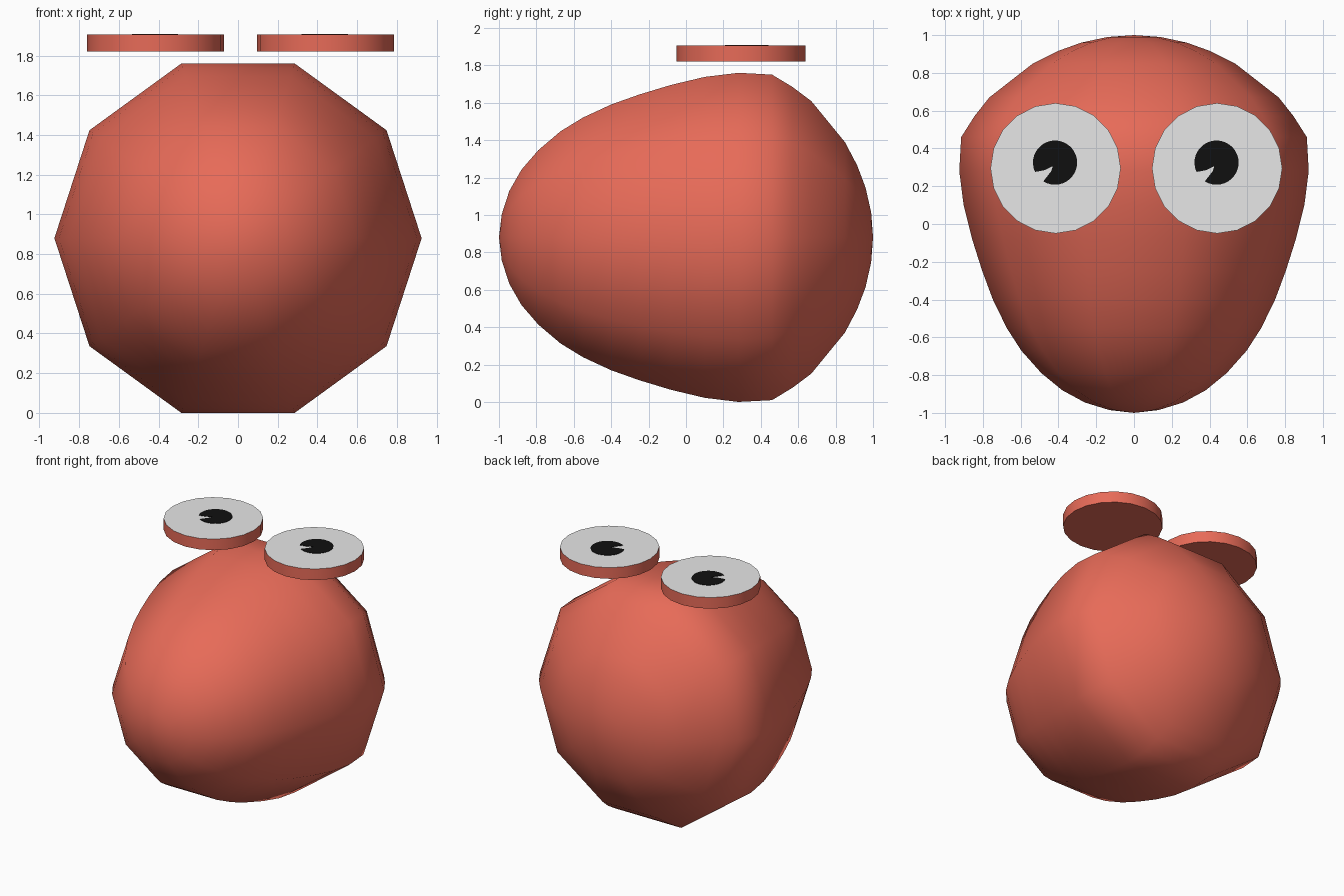
import bpy, bmesh, math

if "Cube" in bpy.data.objects:
    bpy.data.objects.remove(bpy.data.objects["Cube"])


def material(name, rgb):
    m = bpy.data.materials.new(name)
    m.diffuse_color = (*rgb, 1)
    m.use_nodes = True
    m.node_tree.nodes["Principled BSDF"].inputs["Base Color"].default_value = m.diffuse_color
    return m


RED = material("coral red", (0.82, 0.15, 0.10))
WHITE = material("eye white", (0.8, 0.8, 0.8))
BLACK = material("pupil black", (0.005, 0.005, 0.005))


def finish(bm, name, mats):
    bmesh.ops.recalc_face_normals(bm, faces=bm.faces[:])
    mesh = bpy.data.meshes.new(name)
    bm.to_mesh(mesh)
    bm.free()
    ob = bpy.data.objects.new(name, mesh)
    bpy.context.collection.objects.link(ob)
    for m in mats:
        mesh.materials.append(m)
    return ob


def smooth(ob, degrees):
    bpy.ops.object.select_all(action='DESELECT')
    ob.select_set(True)
    bpy.context.view_layer.objects.active = ob
    bpy.ops.object.shade_smooth_by_angle(angle=math.radians(degrees))


def prism(bm, outline, z0, z1):
    """Extrude an xy outline; returns the top face."""
    low = [bm.verts.new((x, y, z0)) for x, y in outline]
    high = [bm.verts.new((x, y, z1)) for x, y in outline]
    n = len(outline)
    bm.faces.new(low[::-1])
    for i in range(n):
        j = (i + 1) % n
        bm.faces.new((low[i], low[j], high[j], high[i]))
    return bm.faces.new(high)


# Body: ten-sided egg lying along y, (y, radius) profile
SIDES, MID_Z = 10, 0.88
profile = [(-0.985, 0.13), (-0.945, 0.26), (-0.88, 0.38), (-0.79, 0.49),
           (-0.67, 0.597), (-0.55, 0.674), (-0.40, 0.747), (-0.25, 0.803),
           (-0.08, 0.857), (0.10, 0.902), (0.28, 0.925), (0.46, 0.915),
           (0.57, 0.845), (0.67, 0.766), (0.85, 0.535), (0.915, 0.405),
           (0.96, 0.28), (0.99, 0.14)]
bm = bmesh.new()
rings = []
for y, r in profile:
    rings.append([bm.verts.new((r * math.cos(a), y, MID_Z + r * math.sin(a)))
                  for a in (2 * math.pi * k / SIDES for k in range(SIDES))])
front = bm.verts.new((0, -1, MID_Z))
back = bm.verts.new((0, 1, MID_Z))
for k in range(SIDES):
    j = (k + 1) % SIDES
    for a, b in zip(rings, rings[1:]):
        bm.faces.new((a[k], a[j], b[j], b[k]))
    bm.faces.new((front, rings[0][j], rings[0][k]))
    bm.faces.new((back, rings[-1][k], rings[-1][j]))
smooth(finish(bm, "body", [RED]), 60)

# Eyes: floating discs with white tops, and notched pupils as thin plates
EYE_Y, EYE_R, EYE_TOP = 0.295, 0.345, 1.905
for side, cx in (("left", -0.415), ("right", 0.44)):
    bm = bmesh.new()
    top = prism(bm, [(cx + EYE_R * math.cos(math.tau * i / 20),
                      EYE_Y + EYE_R * math.sin(math.tau * i / 20))
                     for i in range(20)], 1.82, EYE_TOP)
    top.material_index = 1
    smooth(finish(bm, side + "_eye_disc", [RED, WHITE]), 40)

    # round pupil with a wedge cut out at its lower left
    bm = bmesh.new()
    px, py, pr = cx - 0.003, 0.325, 0.117
    arc = [math.radians(-122 + i * (327 / 30)) for i in range(31)]
    outline = [(px + pr * math.cos(a), py + pr * math.sin(a)) for a in arc]
    outline += [(px - 0.055, py - 0.04), (px - 0.012, py - 0.018),
                (px - 0.02, py - 0.045)]
    prism(bm, outline, EYE_TOP - 0.002, EYE_TOP + 0.003)
    finish(bm, side + "_pupil", [BLACK])
